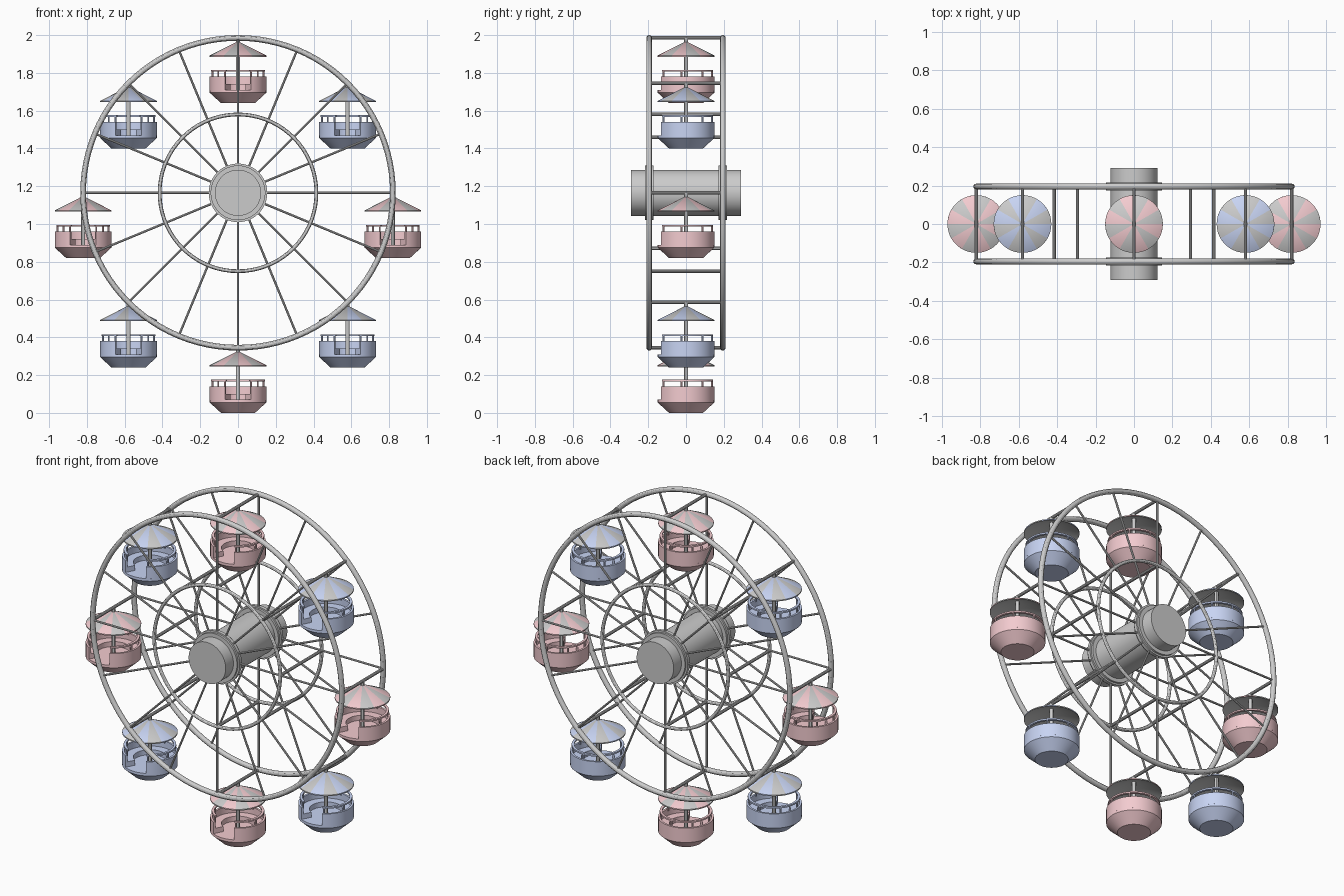
import bpy, bmesh
from math import sin, cos, pi, radians
from mathutils import Vector, Matrix

if "Cube" in bpy.data.objects:
    bpy.data.objects.remove(bpy.data.objects["Cube"])

CZ, R_OUT, R_IN, Y = 1.165, 0.82, 0.415, 0.195
TAU = 2 * pi


def material(name, rgb):
    m = bpy.data.materials.new(name)
    m.diffuse_color = (*rgb, 1)
    m.use_nodes = True
    m.node_tree.nodes["Principled BSDF"].inputs["Base Color"].default_value = m.diffuse_color
    return m


GREY = material("grey", (0.8, 0.8, 0.8))
PINK = material("pink", (0.9, 0.6, 0.63))
BLUE = material("blue", (0.58, 0.66, 0.9))


def finish(bm, name, mats=()):
    bmesh.ops.remove_doubles(bm, verts=bm.verts, dist=1e-5)
    bmesh.ops.recalc_face_normals(bm, faces=bm.faces)
    me = bpy.data.meshes.new(name)
    bm.to_mesh(me)
    bm.free()
    for m in mats:
        me.materials.append(m)
    for p in me.polygons:
        p.use_smooth = True
    me.set_sharp_from_angle(angle=radians(30))
    return me


def place(name, me, loc=(0, 0, 0), rot=(0, 0, 0)):
    ob = bpy.data.objects.new(name, me)
    ob.location, ob.rotation_euler = loc, rot
    bpy.context.collection.objects.link(ob)
    return ob


def lathe(bm, profile, a0=0.0, a1=TAU, segs=48, stripes=0):
    """Sweep a closed (r, z) outline around z; a partial sweep gets end caps."""
    full = abs(a1 - a0 - TAU) < 1e-6
    rings = []
    for i in range(segs if full else segs + 1):
        a = a0 + (a1 - a0) * i / segs
        rings.append([bm.verts.new((r * cos(a), r * sin(a), z)) for r, z in profile])
    n = len(profile)
    for i in range(segs):
        A, B = rings[i], rings[(i + 1) % len(rings)]
        for j in range(n):
            if profile[j][0] == 0 and profile[(j + 1) % n][0] == 0:
                continue
            f = bm.faces.new((A[j], B[j], B[(j + 1) % n], A[(j + 1) % n]))
            if stripes and j < 2:
                f.material_index = (i * stripes // segs) % 2
    if not full:
        bm.faces.new(rings[0])
        bm.faces.new(rings[-1])


def rod(bm, p, q, r, sides=10):
    p, q = Vector(p), Vector(q)
    d = q - p
    mat = Matrix.Translation((p + q) / 2) @ d.to_track_quat('Z', 'Y').to_matrix().to_4x4()
    bmesh.ops.create_cone(bm, cap_ends=True, segments=sides, radius1=r, radius2=r,
                          depth=d.length, matrix=mat)


def lathed(name, profile, **kw):
    bm = bmesh.new()
    lathe(bm, profile, **kw)
    return finish(bm, name)


def circle(R, r, n=12):
    return [(R + r * cos(TAU * k / n), r * sin(TAU * k / n)) for k in range(n)]


# Rims, spokes and hub flanges on both sides
outer = lathed("outer_rim", circle(R_OUT, 0.015), segs=96)
inner = lathed("inner_rim", circle(R_IN, 0.01), segs=72)
flange = lathed("hub_flange", [(0, -.022), (.145, -.022), (.145, -.01), (.155, -.01),
                               (.155, .01), (.145, .01), (.145, .022), (0, .022)])
bm = bmesh.new()
for k in range(16):
    d = Vector((cos(k * pi / 8), sin(k * pi / 8), 0))
    rod(bm, d * 0.11, d * R_OUT, 0.006, 8)
spokes = finish(bm, "spokes")
for side, y in (("front", -Y), ("back", Y)):
    for me in (outer, inner, flange, spokes):
        place(side + "_" + me.name, me, (0, y, CZ), (pi / 2, 0, 0))

# Hub axle
place("hub_axle", lathed("hub_axle", [(0, -.29), (.122, -.29), (.122, .29), (0, .29)]),
      (0, 0, CZ), (pi / 2, 0, 0))

# Crossbars joining the two sides
bm = bmesh.new()
for k in range(8):
    for R in (R_OUT, R_IN):
        x, z = R * cos(k * pi / 4), R * sin(k * pi / 4)
        rod(bm, (x, -Y, z), (x, Y, z), 0.009)
place("crossbars", finish(bm, "crossbars"), (0, 0, CZ))


def cabin_parts(col):
    """Gondola parts, resting on z = 0, with the doorway facing -y."""
    gap = radians(27)
    arc = dict(a0=-pi / 2 + gap, a1=1.5 * pi - gap)
    # Tub: bowl floor, open wall and bench
    bm = bmesh.new()
    lathe(bm, [(0, 0), (.09, 0), (.15, .055), (.15, .07), (0, .07)])
    lathe(bm, [(.138, .068), (.15, .068), (.15, .14), (.138, .14)], **arc)
    lathe(bm, [(.09, .068), (.139, .068), (.139, .1), (.09, .1)], **arc)
    tub = finish(bm, "cabin_tub", [col])
    # Hand rail and its posts
    bm = bmesh.new()
    lathe(bm, [(.128, .167), (.142, .167), (.142, .176), (.128, .176)], **arc)
    for k in range(7):
        a = arc["a0"] + .06 + (arc["a1"] - arc["a0"] - .12) * k / 6
        x, y = .137 * cos(a), .137 * sin(a)
        rod(bm, (x, y, .13), (x, y, .17), .005, 8)
    rail = finish(bm, "cabin_rail", [col])
    # Striped canopy
    bm = bmesh.new()
    lathe(bm, [(0, .328), (.15, .252), (.15, .245), (0, .317)], stripes=12)
    roof = finish(bm, "cabin_roof", [GREY, col])
    # Centre pole up to the crossbar
    bm = bmesh.new()
    rod(bm, (0, 0, .065), (0, 0, .345), .011, 12)
    return tub, rail, roof, finish(bm, "cabin_pole")


# Eight hanging cabins, alternating colours
kinds = [cabin_parts(PINK), cabin_parts(BLUE)]
for k in range(8):
    a = k * pi / 4
    loc = (R_OUT * cos(a), 0, CZ + R_OUT * sin(a) - 0.345)
    for me in kinds[k % 2]:
        place(f"{me.name.split('.')[0]}_{k + 1}", me, loc)
